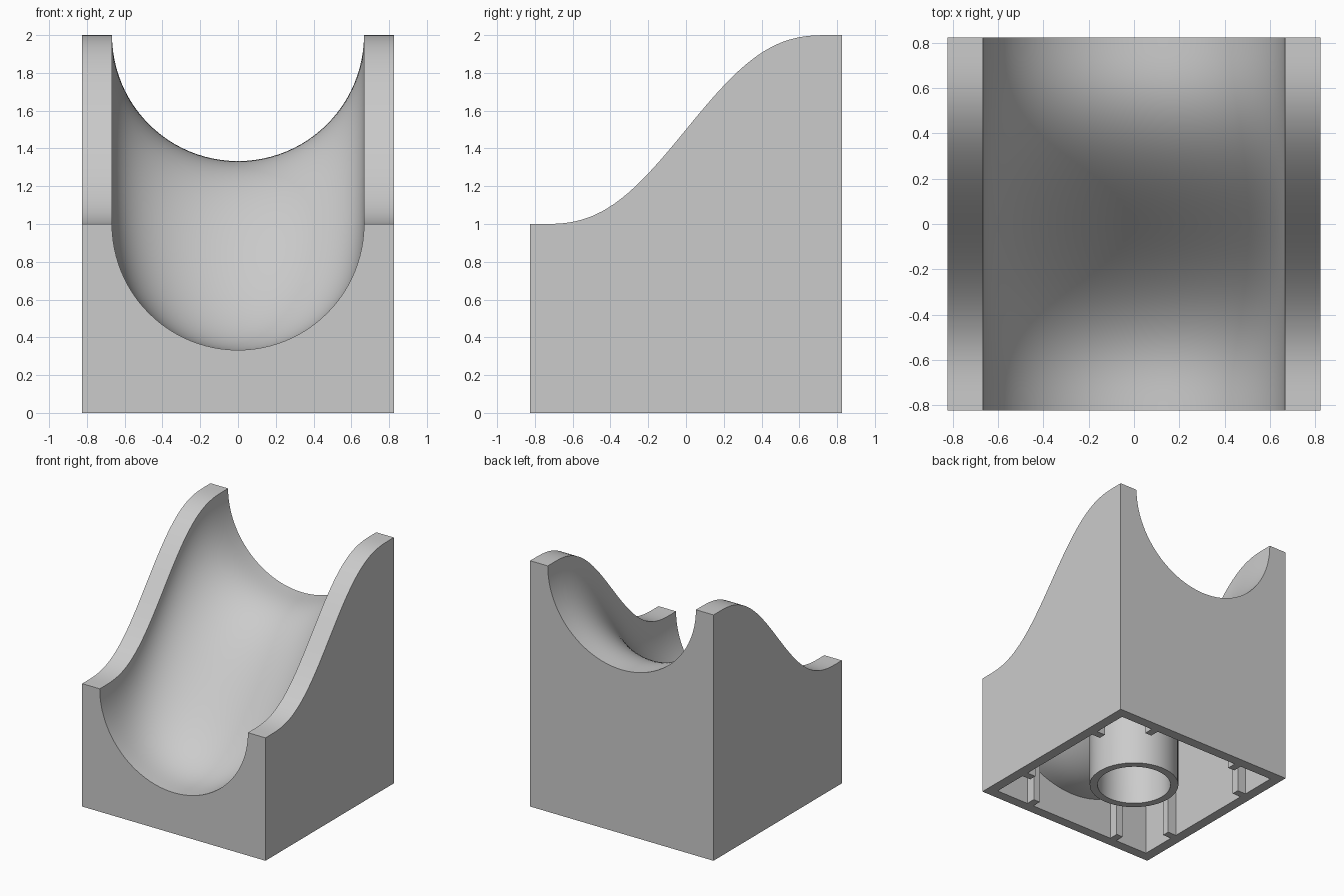
import bpy, bmesh, math

HALF = 0.825          # half width of the block
INNER = 0.742         # half width of the hollow
CHUTE_R = 0.667       # radius of the chute
UNDER_R = 0.75        # radius of the chute underside
RUN = 0.77            # half length of the sloped part
STEPS, ARC = 48, 48

if "Cube" in bpy.data.objects:
    bpy.data.objects.remove(bpy.data.objects["Cube"], do_unlink=True)

grey = bpy.data.materials.new("light_grey")
grey.use_nodes = True
colour = (0.6, 0.6, 0.6, 1)
grey.diffuse_color = colour
grey.node_tree.nodes["Principled BSDF"].inputs["Base Color"].default_value = colour


def rim_height(y):
    """S-shaped rise from the low front to the high back."""
    t = min(max((y + RUN) / (2 * RUN), 0), 1)
    return 1 + t ** 3 * (10 - 15 * t + 6 * t * t)


def ceiling(x, y):
    return rim_height(y) - math.sqrt(UNDER_R ** 2 - x * x)


def finish(name, bm):
    bmesh.ops.recalc_face_normals(bm, faces=bm.faces[:])
    mesh = bpy.data.meshes.new(name)
    bm.to_mesh(mesh)
    bm.free()
    mesh.materials.append(grey)
    obj = bpy.data.objects.new(name, mesh)
    bpy.context.collection.objects.link(obj)
    return obj


def activate(obj):
    bpy.ops.object.select_all(action="DESELECT")
    obj.select_set(True)
    bpy.context.view_layer.objects.active = obj


def sweep(name, section, half_length):
    """Closed solid made from cross-sections along y."""
    bm = bmesh.new()
    rings = []
    for i in range(STEPS + 1):
        y = half_length * (2 * i / STEPS - 1)
        rings.append([bm.verts.new((x, y, z)) for x, z in section(y)])
    n = len(rings[0])
    for a, b in zip(rings, rings[1:]):
        for j in range(n):
            k = (j + 1) % n
            bm.faces.new((a[j], a[k], b[k], b[j]))
    bm.faces.new(rings[0])
    bm.faces.new(rings[-1])
    return finish(name, bm)


def block_section(y):
    h = rim_height(y)
    arc = [(-CHUTE_R * math.cos(math.pi * i / ARC),
            h - CHUTE_R * math.sin(math.pi * i / ARC)) for i in range(ARC + 1)]
    return [(-HALF, 0), (-HALF, h)] + arc + [(HALF, h), (HALF, 0)]


def hollow_section(y):
    a = math.asin(INNER / UNDER_R)
    xs = [UNDER_R * math.sin(a * (2 * i / ARC - 1)) for i in range(ARC + 1)]
    return [(-INNER, -0.1)] + [(x, ceiling(x, y)) for x in xs] + [(INNER, -0.1)]


# Block with the chute, hollowed from below
block = sweep("chute_block", block_section, HALF)
cutter = sweep("hollow_cutter", hollow_section, INNER)
cutter.hide_render = True
cut = block.modifiers.new("hollow", "BOOLEAN")
cut.operation, cut.solver, cut.object = "DIFFERENCE", "EXACT", cutter
activate(block)
bpy.ops.object.modifier_apply(modifier=cut.name)
bpy.data.objects.remove(cutter, do_unlink=True)
parts = [block]


# Tube under the middle, running up into the chute underside
def tube(name, outer, inner, sides=48):
    bm = bmesh.new()
    loops = []
    for r, top in ((outer, False), (outer, True), (inner, True), (inner, False)):
        loop = []
        for i in range(sides):
            x = r * math.cos(math.tau * i / sides)
            y = r * math.sin(math.tau * i / sides)
            loop.append(bm.verts.new((x, y, ceiling(x, y) + 0.02 if top else 0)))
        loops.append(loop)
    for a, b in zip(loops, loops[1:] + loops[:1]):
        for j in range(sides):
            k = (j + 1) % sides
            bm.faces.new((a[j], a[k], b[k], b[j]))
    return finish(name, bm)


parts.append(tube("centre_tube", 0.34, 0.28))


# Two grip ribs on each inner wall
def rib(name, x0, x1, y0, y1):
    bm = bmesh.new()
    corners = [(x0, y0), (x1, y0), (x1, y1), (x0, y1)]
    low = [bm.verts.new((x, y, 0)) for x, y in corners]
    high = [bm.verts.new((x, y, ceiling(x, y) + 0.02)) for x, y in corners]
    bm.faces.new(low)
    bm.faces.new(high)
    for j in range(4):
        k = (j + 1) % 4
        bm.faces.new((low[j], low[k], high[k], high[j]))
    return finish(name, bm)


for side, sign in (("left", 1), ("right", -1)):
    for end, where in (("front", -0.415), ("back", 0.415)):
        a, b = sorted((sign * 0.665, sign * INNER))
        parts.append(rib(f"{side}_wall_{end}_rib", a, b, where - 0.03, where + 0.03))
for end, sign in (("front", -1), ("back", 1)):
    for side, where in (("left", 0.415), ("right", -0.415)):
        a, b = sorted((sign * 0.665, sign * INNER))
        parts.append(rib(f"{end}_wall_{side}_rib", where - 0.03, where + 0.03, a, b))

for part in parts:
    activate(part)
    bpy.ops.object.shade_smooth_by_angle(angle=math.radians(30))
